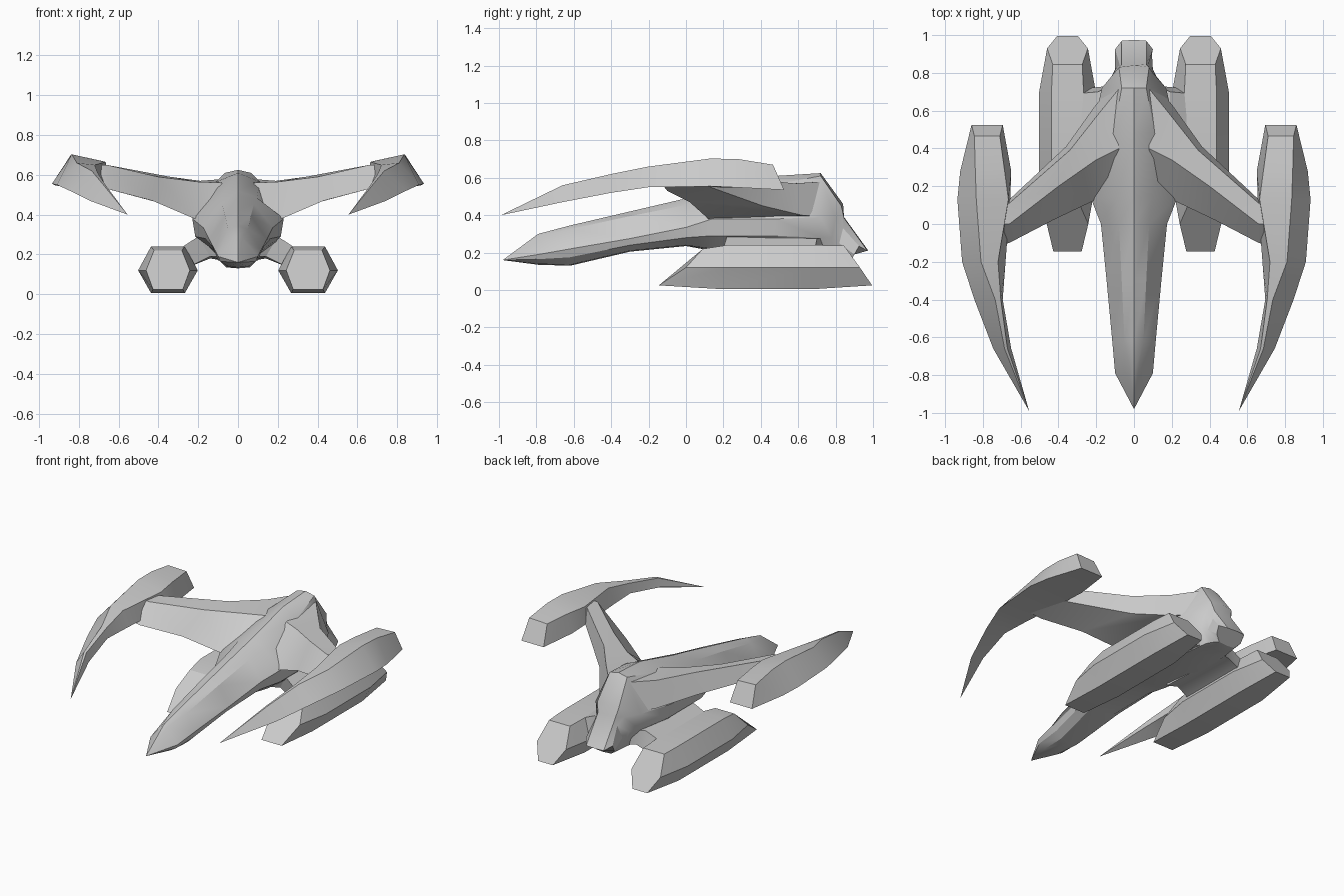
import bpy
import bmesh
import math

default_cube = bpy.data.objects.get("Cube")
if default_cube:
    bpy.data.objects.remove(default_cube, do_unlink=True)

# One hull paint for the whole craft
hull_grey = bpy.data.materials.new("hull_grey")
hull_grey.use_nodes = True
paint = (0.6, 0.6, 0.6, 1)
hull_grey.diffuse_color = paint
hull_grey.node_tree.nodes["Principled BSDF"].inputs["Base Color"].default_value = paint


def loft(name, rings, side=1, angle=30):
    """Skin a closed surface through rings of points that share one point count."""
    bm = bmesh.new()
    loops = [[bm.verts.new((x * side, y, z)) for x, y, z in ring] for ring in rings]
    count = len(loops[0])
    for near, far in zip(loops, loops[1:]):
        for i in range(count):
            j = (i + 1) % count
            bm.faces.new((near[i], near[j], far[j], far[i]))
    bm.faces.new(loops[0])
    bm.faces.new(loops[-1])
    bmesh.ops.remove_doubles(bm, verts=bm.verts, dist=0.0005)
    bmesh.ops.recalc_face_normals(bm, faces=bm.faces)
    mesh = bpy.data.meshes.new(name)
    bm.to_mesh(mesh)
    bm.free()
    mesh.materials.append(hull_grey)
    part = bpy.data.objects.new(name, mesh)
    bpy.context.collection.objects.link(part)
    bpy.ops.object.select_all(action="DESELECT")
    part.select_set(True)
    bpy.context.view_layer.objects.active = part
    bpy.ops.object.shade_smooth_by_angle(angle=math.radians(angle))
    return part


def pair(name, rings):
    """Build the part on both sides of the craft."""
    for label, side in (("left", 1), ("right", -1)):
        loft(label + "_" + name, rings, side)


def station(y, *points):
    """Flat ring across the craft at one y."""
    return [(x, y, z) for x, z in points]


def symmetric(half):
    """Complete a ring given from top centre to bottom centre."""
    return half + [(-x, y, z) for x, y, z in reversed(half[1:-1])]


# Fuselage: crown, shoulder, widest line, lower flank, belly edge, keel
hull = [
    station(-.98, *[(0, .16)] * 6),
    station(-.79, (0, .3), (.02, .285), (.1, .19), (.09, .165), (.05, .14), (0, .135)),
    station(-.62, (0, .345), (.05, .325), (.115, .22), (.1, .175), (.06, .135), (0, .13)),
    station(-.3, (0, .42), (.065, .395), (.145, .275), (.13, .24), (.08, .21), (0, .205)),
    station(0, (0, .49), (.08, .455), (.175, .335), (.165, .28), (.11, .24), (0, .235)),
    station(.14, (0, .52), (.095, .485), (.23, .38), (.215, .29), (.12, .22), (0, .21)),
    station(.48, (0, .61), (.11, .565), (.225, .38), (.215, .29), (.11, .18), (0, .165)),
    station(.72, (0, .625), (.065, .61), (.17, .39), (.16, .28), (.1, .17), (0, .15)),
    # Slanted stern plate, waist and tail block
    [(0, .84, .46), (.08, .83, .45), (.1, .8, .38), (.12, .78, .28), (.09, .79, .17), (0, .8, .145)],
    [(0, .845, .39), (.065, .845, .385), (.075, .84, .33), (.1, .82, .25), (.08, .83, .165), (0, .83, .14)],
    [(0, .975, .21), (.065, .97, .21), (.1, .925, .235), (.095, .9, .19), (.06, .88, .155), (0, .88, .15)],
]
loft("fuselage", [symmetric(ring) for ring in hull])

# Wings: leading edge, crest, upper and lower trailing edge
pair("wing", [
    [(.08, .16, .4), (.08, .4, .56), (.06, .74, .58), (.1, .76, .39)],
    [(.22, .12, .38), (.2, .34, .565), (.19, .58, .57), (.21, .62, .4)],
    [(.43, .02, .47), (.4, .2, .59), (.34, .39, .59), (.36, .41, .45)],
    [(.66, -.1, .53), (.66, 0, .65), (.66, .11, .65), (.66, .13, .55)],
    [(.74, -.12, .555), (.74, 0, .65), (.74, .11, .65), (.74, .13, .56)],
])

# Curved wingtip blades: outer edge, ridge, inner shoulder, inner edge
pair("wingtip_blade", [
    station(-.99, *[(.555, .4)] * 4),
    station(-.66, (.745, .47), (.685, .56), (.67, .555), (.65, .5)),
    station(-.4, (.845, .52), (.735, .62), (.705, .61), (.695, .545)),
    station(-.2, (.91, .55), (.81, .66), (.72, .65), (.68, .55)),
    station(.13, (.935, .555), (.835, .703), (.665, .665), (.655, .55)),
    station(.28, (.92, .548), (.84, .7), (.685, .67), (.65, .548)),
    [(.86, .525, .535), (.845, .465, .67), (.71, .465, .665), (.695, .525, .535)],
])


def nacelle_ring(low, mid, high, half_widths, bottom, top):
    """Six-sided ring about the engine axis; each level has its own y."""
    a, b, c = half_widths
    axis = .352
    return [(axis - a, low, bottom), (axis + a, low, bottom), (axis + b, mid, .12),
            (axis + c, high, top), (axis - c, high, top), (axis - b, mid, .12)]


# Engine nacelles with raked ends
pair("nacelle", [
    nacelle_ring(-.145, 0, .09, (.075, .11, .07), .025, .22),
    nacelle_ring(.17, .22, .22, (.085, .15, .085), .006, .24),
    nacelle_ring(.7, .7, .7, (.085, .15, .085), .006, .24),
    nacelle_ring(.995, .93, .845, (.055, .108, .078), .025, .237),
])

# Pylons joining the nacelles to the fuselage
pair("nacelle_pylon", [
    [(.1, .2, .28), (.1, .75, .28), (.08, .75, .17), (.08, .22, .19)],
    [(.2, .22, .29), (.19, .7, .275), (.14, .73, .18), (.14, .25, .19)],
    [(.3, .2, .225), (.3, .69, .225), (.24, .72, .14), (.24, .24, .14)],
])
